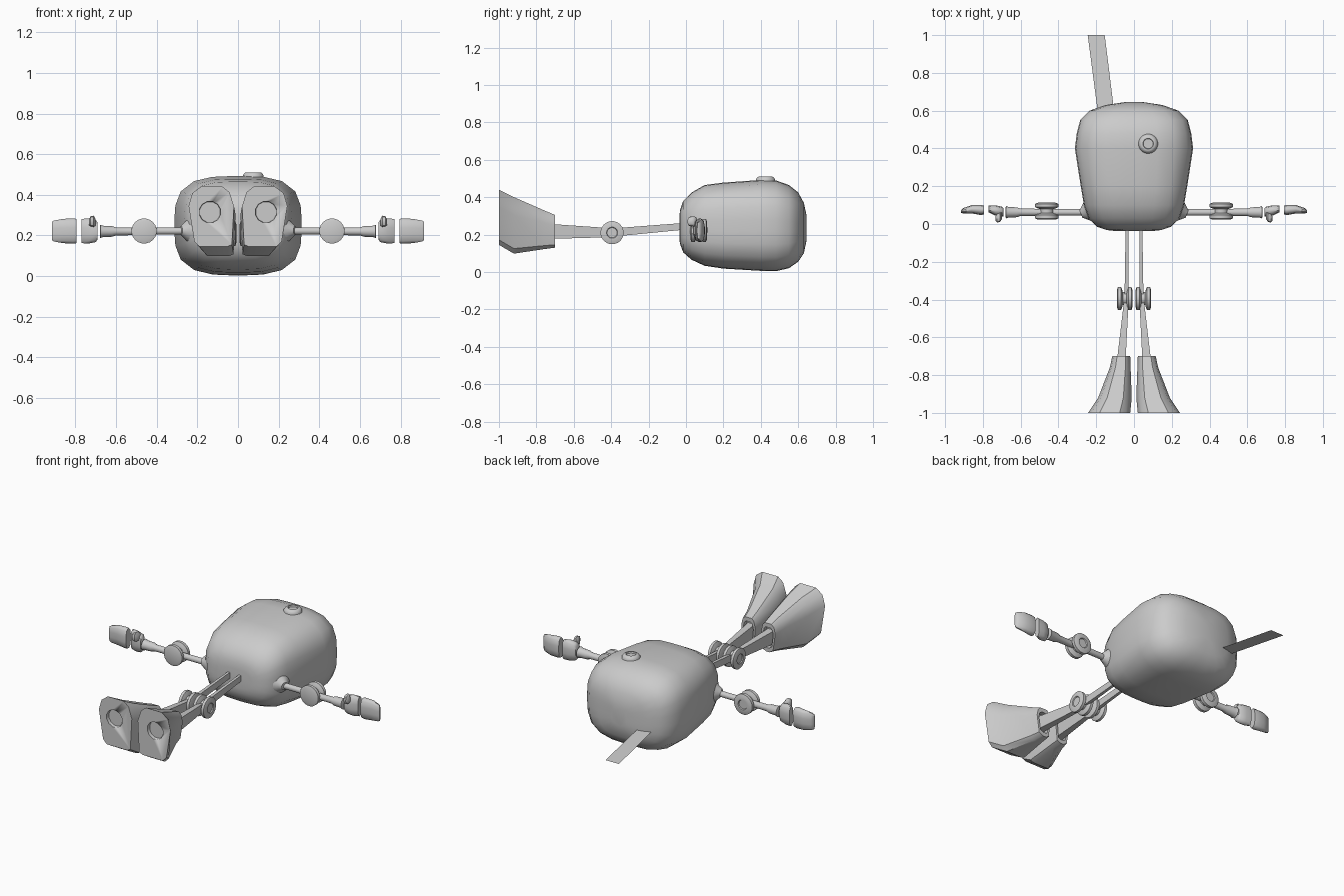
import bpy, bmesh, math
from mathutils import Vector, Matrix

if "Cube" in bpy.data.objects:
    bpy.data.objects.remove(bpy.data.objects["Cube"])

grey = bpy.data.materials.new("light grey")
grey.diffuse_color = (0.6, 0.6, 0.6, 1)
grey.use_nodes = True
grey.node_tree.nodes["Principled BSDF"].inputs["Base Color"].default_value = grey.diffuse_color


def finish(name, bm, angle=40):
    bmesh.ops.recalc_face_normals(bm, faces=bm.faces)
    me = bpy.data.meshes.new(name)
    bm.to_mesh(me)
    bm.free()
    me.materials.append(grey)
    ob = bpy.data.objects.new(name, me)
    bpy.context.collection.objects.link(ob)
    bpy.ops.object.select_all(action='DESELECT')
    ob.select_set(True)
    bpy.context.view_layer.objects.active = ob
    bpy.ops.object.shade_smooth_by_angle(angle=math.radians(angle))
    return ob


def loft(name, rings, angle=40, caps=(True, True)):
    """Skin a list of equal-length point rings."""
    bm = bmesh.new()
    vs = [[bm.verts.new(p) for p in r] for r in rings]
    n = len(vs[0])
    for a, b in zip(vs, vs[1:]):
        for i in range(n):
            bm.faces.new((a[i], a[(i + 1) % n], b[(i + 1) % n], b[i]))
    if caps[0]:
        bm.faces.new(vs[0])
    if caps[1]:
        bm.faces.new(vs[-1])
    return finish(name, bm, angle)


def oval(n, a, b, e=2.0):
    """Superellipse points with exponent e."""
    pts = []
    for i in range(n):
        t = 2 * math.pi * (i + 0.5) / n
        c, s = math.cos(t), math.sin(t)
        k = (abs(c) ** e + abs(s) ** e) ** (-1 / e)
        pts.append((a * c * k, b * s * k))
    return pts


def turned(name, origin, axis, profile, n=20):
    """Lathe (distance, radius) pairs about an axis."""
    q = Vector((0, 0, 1)).rotation_difference(Vector(axis))
    rings = [[Vector(origin) + q @ Vector((x, y, d)) for x, y in oval(n, r, r)]
             for d, r in profile]
    return loft(name, rings)


# Body: (y, half width, bottom, top)
body = [(-.036, .11, .18, .29), (-.032, .145, .15, .33), (-.015, .195, .105, .38),
        (.03, .24, .065, .425), (.10, .265, .033, .465), (.20, .282, .018, .478),
        (.40, .313, .006, .492), (.48, .303, .004, .49), (.55, .285, .02, .465),
        (.60, .235, .055, .425), (.63, .15, .10, .37), (.645, .05, .17, .30)]
loft("body", [[(x, y, (lo + hi) / 2 + z) for x, z in oval(24, w, (hi - lo) / 2, 3.3)]
              for y, w, lo, hi in body], 60)

# Button on the back
turned("back_button", (.075, .425, .47), (0, 0, 1),
       [(0, .052), (.025, .052), (.036, .044), (.041, .036), (.041, .028), (.032, .026)])

# Flat tail strip
bm = bmesh.new()
bm.faces.new([bm.verts.new(p) for p in
              ((-.19, .58, .178), (-.103, .58, .178), (-.155, 1, .14), (-.245, 1, .14))])
finish("tail_strip", bm)

SPOOL = [(0, .045), (.006, .062), (.024, .062), (.030, .05), (.034, .035), (.056, .035),
         (.06, .05), (.066, .062), (.084, .062), (.09, .045), (.09, .03), (.084, .027)]


def bar(name, a, b, sa, sb, axis):
    """Rectangular bar with (half x or y, half z) sizes at both ends."""
    rings = []
    for p, (w, h) in ((a, sa), (b, sb)):
        rings.append([Vector(p) + (Vector((i * w, 0, j * h)) if axis == 'y'
                                   else Vector((0, i * w, j * h)))
                      for i, j in ((-1, -1), (1, -1), (1, 1), (-1, 1))])
    return loft(name, rings, 20)


for s, side in ((1, "right"), (-1, "left")):
    # Leg bars and knee
    bar("upper_leg_" + side, (s * .037, 0, .245), (s * .039, -.38, .212),
        (.007, .018), (.011, .022), 'y')
    bar("lower_leg_" + side, (s * .04, -.4, .21), (s * .068, -.73, .217),
        (.012, .024), (.023, .04), 'y')
    turned("knee_" + side, (s * .008, -.395, .21), (s, 0, 0),
           [(d * .92, r) for d, r in SPOOL])

    # Foot: chamfered outline widening to a flat sole with a round recess
    def outline(y, x0, x1, x2, z0, z1):
        m = z0 + (z1 - z0) * .68
        cut = (z1 - z0) * .09
        w = x1 - x0
        return [(s * x, y, z) for x, z in (
            (x0 + .01, z0 + .01), (x0 + .035, z0), (x2 - .025, z0), (x2, z0 + cut),
            (x1, m), (x1 - w * .08, z1 - cut * 1.2), (x1 - w * .27, z1),
            (x0 + w * .25, z1), (x0 + w * .1, z1 - cut), (x0, m))]
    back = outline(-.70, .02, .115, .10, .13, .305)
    mid = Vector((s * .067, 0, .217))
    socket = [[mid + (Vector(p) - mid - Vector((0, p[1], 0))) * .72 + Vector((0, y, 0))
               for p in back] for y in (-.73, -.70)]
    foot = loft("foot_" + side, socket + [
        back, outline(-.76, .018, .128, .115, .122, .33),
        outline(-.92, .012, .19, .175, .098, .40),
        outline(-1.0, .02, .243, .215, .145, .44)], 35)
    cutter = turned("sole_cutter_" + side, (s * .138, -1.02, .315), (0, 1, 0),
                    [(0, .056), (.04, .052)], 12)
    cutter.hide_render = True
    cutter.hide_set(True)
    mod = foot.modifiers.new("sole_recess", 'BOOLEAN')
    mod.object = cutter
    mod.solver = 'EXACT'
    bpy.context.view_layer.objects.active = foot
    bpy.ops.object.modifier_apply(modifier=mod.name)
    bpy.data.objects.remove(cutter)

    # Shoulder, arm and elbow
    turned("shoulder_" + side, (s * .225, .075, .225), (s * .93, -.36, 0),
           [(0, .06), (.018, .06), (.034, .045), (.05, .03), (.06, .022)], 16)
    turned("upper_arm_" + side, (s * .25, .062, .222), (s, 0, 0),
           [(0, .018), (.18, .018)], 12)
    turned("elbow_" + side, (s * .462, .023, .222), (0, 1, 0), SPOOL)
    turned("forearm_" + side, (s * .48, .062, .22), (s, 0, 0),
           [(0, .019), (.12, .02), (.14, .027), (.185, .029), (.197, .034), (.2, .025)], 12)

    # Hand: palm, fingers and thumb as soft blocks (x, y, z, half y, half z)
    def block(name, secs, e=3):
        loft(name + side, [[(s * x, y + a, z + b) for a, b in oval(12, hy, hz, e)]
                           for x, y, z, hy, hz in secs], 45)
    block("palm_", [(.69, .062, .222, .022, .04), (.70, .066, .222, .026, .055),
                    (.735, .072, .222, .027, .062), (.77, .08, .222, .018, .06)])
    block("fingers_", [(.795, .074, .222, .024, .06), (.81, .074, .222, .027, .063),
                       (.86, .078, .222, .022, .06), (.905, .07, .222, .014, .052),
                       (.916, .066, .222, .006, .045)])
    block("thumb_", [(.70, .045, .265, .02, .016), (.71, .035, .27, .025, .028),
                     (.725, .03, .27, .022, .025), (.733, .03, .265, .012, .014)])
